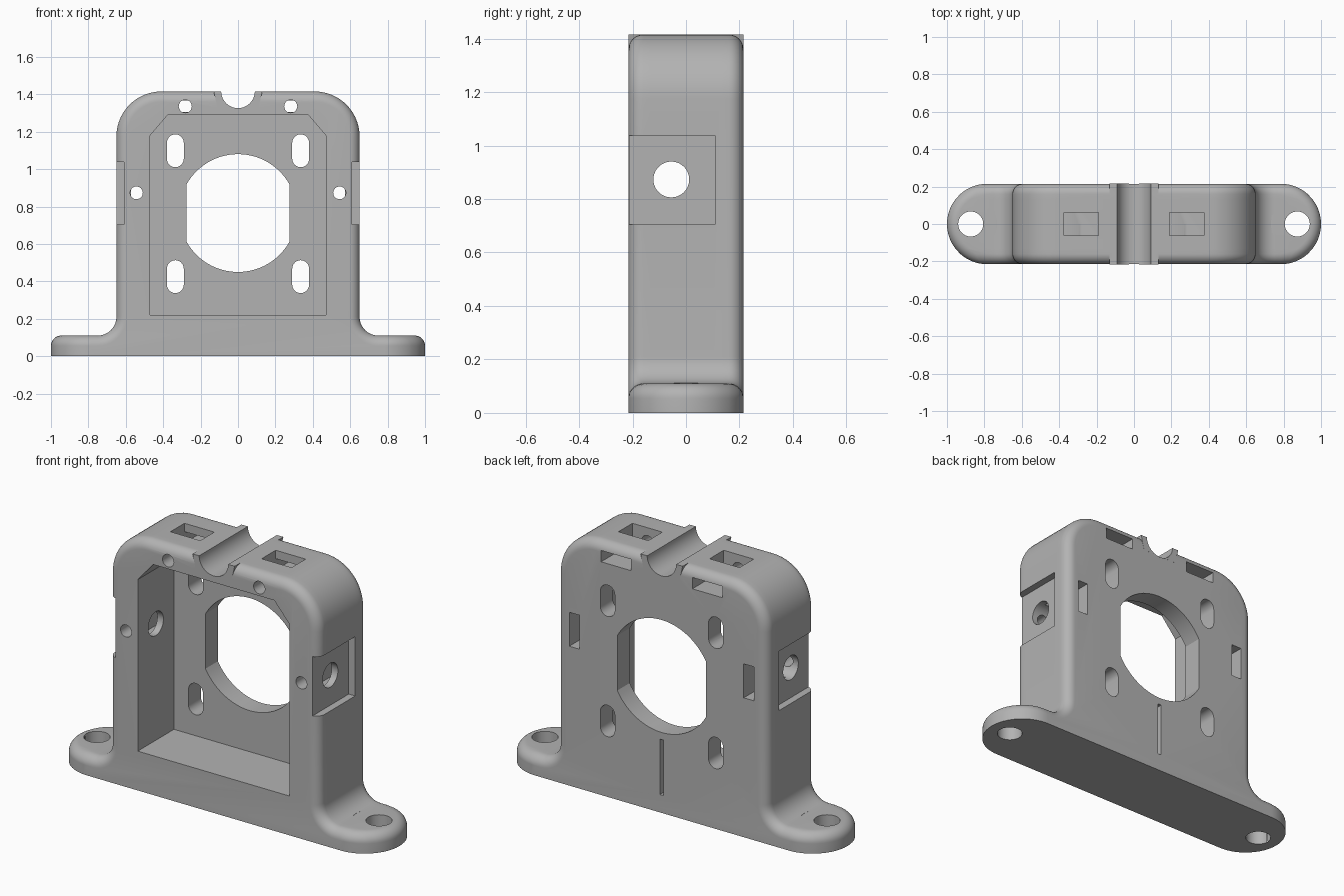
import bpy
import bmesh
from math import sin, cos, pi, sqrt, asin

old = bpy.data.objects.get("Cube")
if old:
    bpy.data.objects.remove(old, do_unlink=True)

HALF = 0.215      # half thickness of the bracket
ROUND = 0.055     # edge rounding
gray = bpy.data.materials.new("plain gray")
gray.use_nodes = True
gray.diffuse_color = (0.45, 0.45, 0.45, 1)
gray.node_tree.nodes["Principled BSDF"].inputs["Base Color"].default_value = (0.45, 0.45, 0.45, 1)


def make_object(name, bm):
    bmesh.ops.recalc_face_normals(bm, faces=bm.faces)
    mesh = bpy.data.meshes.new(name)
    bm.to_mesh(mesh)
    bm.free()
    mesh.materials.append(gray)
    ob = bpy.data.objects.new(name, mesh)
    bpy.context.collection.objects.link(ob)
    return ob


def loft(name, rings):
    """Skin a list of equal-length closed rings and cap both ends."""
    bm = bmesh.new()
    loops = [[bm.verts.new(p) for p in ring] for ring in rings]
    n = len(loops[0])
    for a, b in zip(loops, loops[1:]):
        for k in range(n):
            j = (k + 1) % n
            bm.faces.new((a[k], a[j], b[j], b[k]))
    bm.faces.new(loops[0])
    bm.faces.new(loops[-1])
    bmesh.ops.remove_doubles(bm, verts=bm.verts, dist=1e-5)
    return make_object(name, bm)


def prism(name, points, axis, lo, hi):
    """Extrude a 2D outline along one axis."""
    place = {"x": lambda p, t: (t, p[0], p[1]),
             "y": lambda p, t: (p[0], t, p[1]),
             "z": lambda p, t: (p[0], p[1], t)}[axis]
    return loft(name, [[place(p, t) for p in points] for t in (lo, hi)])


def arc(cx, cz, r, start, end, n):
    return [(cx + r * cos(start + (end - start) * k / n),
             cz + r * sin(start + (end - start) * k / n)) for k in range(n + 1)]


def circle(cx, cz, r, n=40):
    return arc(cx, cz, r, 0, 2 * pi, n)[:-1]


def rect(x0, x1, z0, z1):
    return [(x0, z0), (x1, z0), (x1, z1), (x0, z1)]


def boolean(target, tool, operation):
    tool.hide_render = True
    mod = target.modifiers.new("boolean", "BOOLEAN")
    mod.operation = operation
    mod.solver = "EXACT"
    mod.object = tool
    bpy.context.view_layer.objects.active = target
    bpy.ops.object.modifier_apply(modifier=mod.name)
    bpy.data.objects.remove(tool, do_unlink=True)


# Bracket body: upright with rounded shoulders, blended into a rounded-end foot
def section(y):
    into = max(0.0, abs(y) - (HALF - ROUND))
    inset = ROUND - sqrt(max(0.0, ROUND ** 2 - into ** 2))
    side = arc(0.41, 1.175, 0.24 - inset, pi / 2, 0, 14)
    side += arc(0.75, 0.21, 0.10 + inset, pi, 1.5 * pi, 10)
    top_angle = asin(max(0.0, 1 - inset / ROUND))
    for k in range(9):
        a = top_angle * (1 - k / 8)
        radius = HALF - ROUND * (1 - cos(a))
        side.append((0.785 + sqrt(max(0.0, radius ** 2 - y * y)),
                     0.055 + ROUND * sin(a)))
    side.append((side[-1][0], 0))
    ring = side + [(-x, z) for x, z in reversed(side)]
    return [(x, y, z) for x, z in ring]


edge = [HALF - ROUND + ROUND * cos(pi / 2 * k / 8) for k in range(9)]
middle = [(HALF - ROUND) * (1 - k / 6) for k in range(1, 12)]
levels = edge + middle + [-y for y in reversed(edge)]
body = loft("motor_bracket", [section(y) for y in levels])

# Square-ended ridge carrying the top groove
ridge = prism("groove_ridge", [(-0.11, 1.33), (0.11, 1.33), (0.13, 1.415), (-0.13, 1.415)],
              "y", -HALF - 0.0003, HALF + 0.0003)
boolean(body, ridge, "UNION")


def cut(name, points, axis, lo, hi):
    boolean(body, prism(name, points, axis, lo, hi), "DIFFERENCE")


cut("cable_groove", circle(0, 1.416, 0.09), "y", -0.4, 0.4)

# Front pocket with chamfered upper corners
cut("motor_pocket", [(-0.47, 0.22), (0.47, 0.22), (0.47, 1.18), (0.375, 1.29),
                     (-0.375, 1.29), (-0.47, 1.18)], "y", -0.4, 0.105)

# Large opening: circle with flattened sides
flat = asin(0.275 / 0.315)
opening = arc(0, 0.765, 0.315, pi / 2 - flat, pi / 2 + flat, 28)
opening += arc(0, 0.765, 0.315, 1.5 * pi - flat, 1.5 * pi + flat, 28)
cut("center_opening", opening, "y", 0.05, 0.4)

# Wire slit on the back
cut("back_slit", rect(-0.011, 0.011, 0.10, 0.41), "y", HALF - 0.03, 0.4)

for s in (-1, 1):
    def box(x0, x1, z0, z1):
        return rect(min(s * x0, s * x1), max(s * x0, s * x1), z0, z1)

    # Elongated mounting holes
    for z in (0.425, 1.098):
        slot = arc(s * 0.335, z + 0.043, 0.045, 0, pi, 12)
        slot += arc(s * 0.335, z - 0.043, 0.045, pi, 2 * pi, 12)
        cut("mounting_slot", slot, "y", 0.05, 0.4)

    # Nut slots opening to the back and top, with screw holes from the front
    cut("upper_nut_slot", box(0.19, 0.375, 1.305, 1.368), "y", -0.062, 0.4)
    cut("top_window", box(0.19, 0.375, -0.062, 0.062), "z", 1.33, 1.6)
    cut("upper_screw_hole", circle(s * 0.282, 1.336, 0.035, 24), "y", -0.4, 0.0)
    cut("side_nut_slot", box(0.508, 0.572, 0.78, 0.97), "y", -0.062, 0.4)
    cut("side_screw_hole", circle(s * 0.543, 0.873, 0.034, 24), "y", -0.4, 0.0)

    # Side recess and its hole into the pocket
    lo, hi = sorted((s * 0.61, s * 0.8))
    cut("side_recess", rect(-0.4, 0.108, 0.705, 1.037), "x", lo, hi)
    lo, hi = sorted((s * 0.4, s * 0.8))
    cut("side_hole", circle(-0.055, 0.873, 0.067), "x", lo, hi)

    # Foot bolt hole and screw-head clearance
    cut("foot_hole", circle(s * 0.873, 0, 0.067), "z", -0.2, 0.4)
    cut("head_clearance", circle(s * 0.873, 0, 0.141), "z", 0.1105, 0.4)

# Smooth shading with crisp machined edges
bpy.ops.object.select_all(action="DESELECT")
body.select_set(True)
bpy.context.view_layer.objects.active = body
bpy.ops.object.shade_smooth_by_angle(angle=pi / 6)
